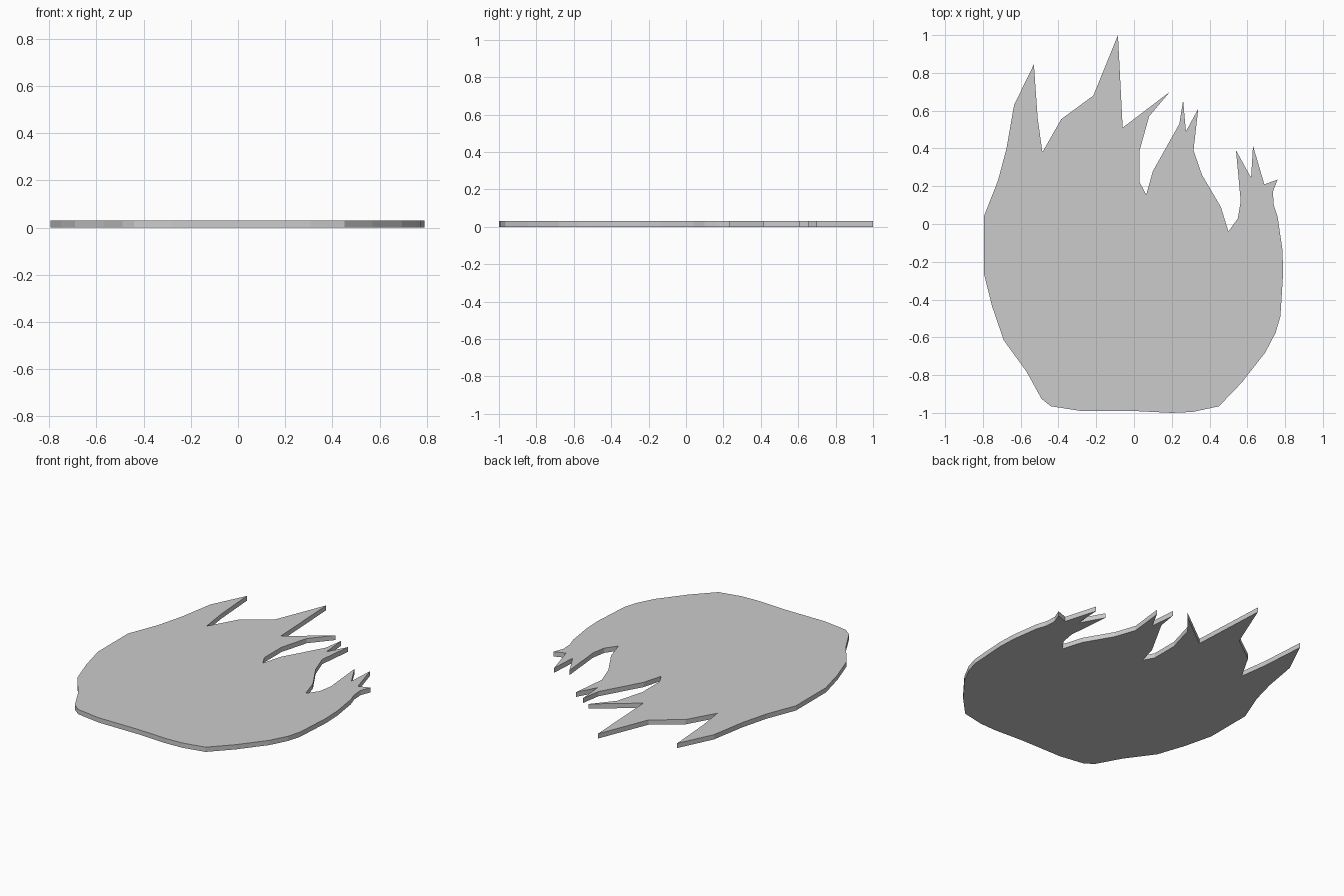
import bpy, bmesh

if "Cube" in bpy.data.objects:
    bpy.data.objects.remove(bpy.data.objects["Cube"])

THICKNESS = 0.03

# Flame outline, split into runs (clockwise seen from above)
left_tongues = [(-.795, .04), (-.72, .23), (-.675, .40), (-.635, .63), (-.53, .845),
                (-.51, .56), (-.485, .38), (-.385, .555), (-.215, .68), (-.085, 1),
                (-.06, .51), (.19, .70), (.08, .57), (.03, .39), (.03, .22), (.065, .155)]
middle_tongues = [(.10, .28), (.24, .53), (.26, .655), (.275, .49), (.34, .61),
                  (.315, .39), (.36, .26), (.46, .09), (.50, -.04)]
right_tongues = [(.55, .03), (.565, .12), (.54, .39), (.62, .245), (.63, .415),
                 (.69, .21), (.76, .235), (.735, .17), (.74, .10), (.76, .04)]
rounded_base = [(.785, -.13), (.79, -.25), (.775, -.49), (.75, -.575), (.695, -.68),
                (.57, -.84), (.45, -.965), (.31, -.995), (.20, -1), (0, -.99),
                (-.28, -.99), (-.44, -.965), (-.49, -.925), (-.57, -.78),
                (-.69, -.615), (-.75, -.44), (-.795, -.26)]
outline = left_tongues + middle_tongues + right_tongues + rounded_base

# Flat plate extruded from the outline
bm = bmesh.new()
face = bm.faces.new([bm.verts.new((x, y, 0)) for x, y in outline])
extruded = bmesh.ops.extrude_face_region(bm, geom=[face], use_keep_orig=True)
top = [v for v in extruded["geom"] if isinstance(v, bmesh.types.BMVert)]
bmesh.ops.translate(bm, verts=top, vec=(0, 0, THICKNESS))
bmesh.ops.recalc_face_normals(bm, faces=bm.faces)

mesh = bpy.data.meshes.new("flame_plate")
bm.to_mesh(mesh)
bm.free()
bpy.context.collection.objects.link(bpy.data.objects.new("flame_plate", mesh))
